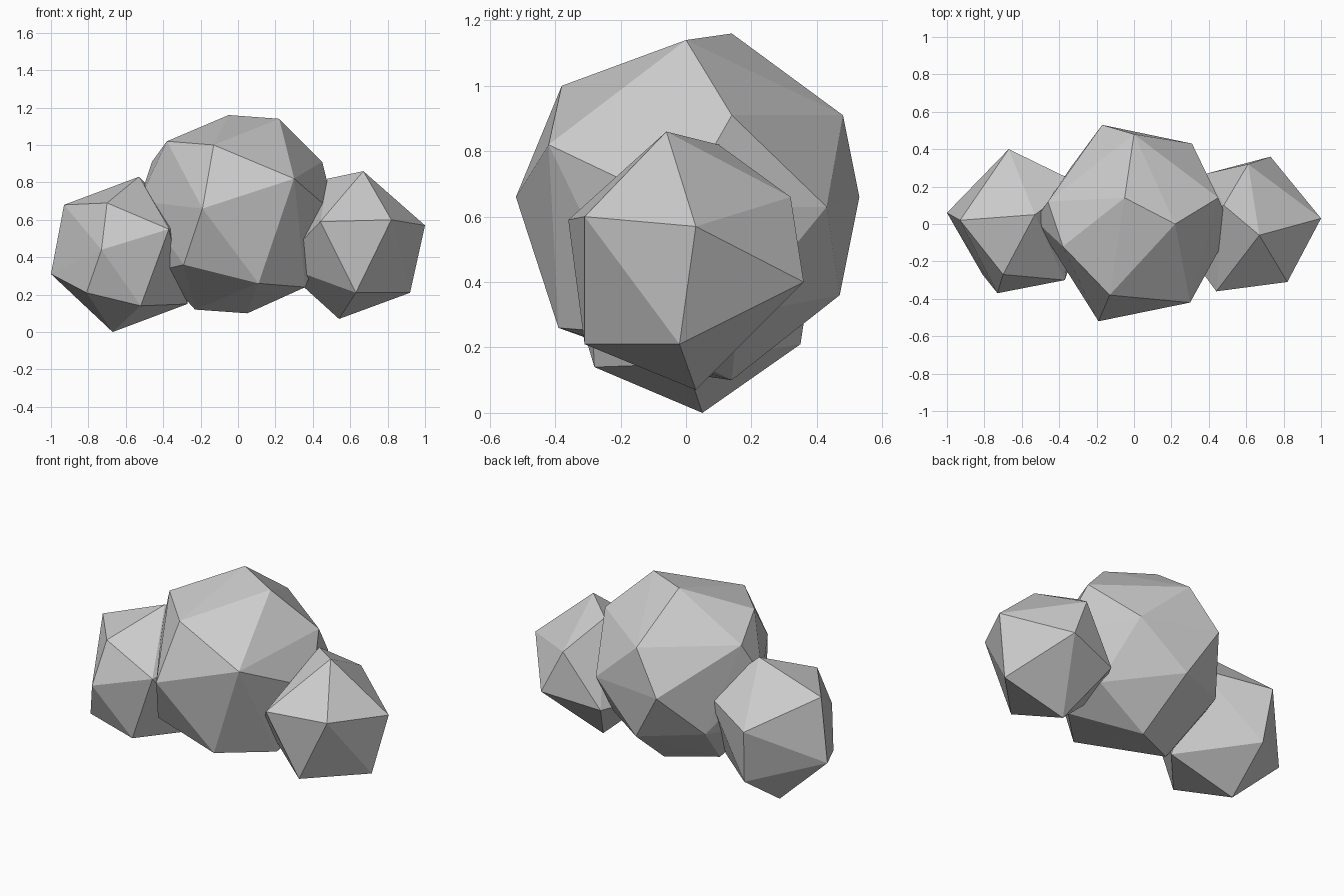
import bpy
import bmesh
from mathutils import Vector

# Remove the default cube
cube = bpy.data.objects.get("Cube")
if cube:
    bpy.data.objects.remove(cube, do_unlink=True)

# Single flat stone colour
stone = bpy.data.materials.new("stone_grey")
stone.use_nodes = True
grey = (0.6, 0.6, 0.6, 1.0)
stone.diffuse_color = grey
stone.node_tree.nodes["Principled BSDF"].inputs["Base Color"].default_value = grey


def faceted_rock(name, corners):
    """Wrap a tight flat-sided skin around corner points given in hundredths."""
    bm = bmesh.new()
    for corner in corners:
        bm.verts.new(Vector(corner) / 100)
    hull = bmesh.ops.convex_hull(bm, input=bm.verts[:])
    unused = {v for v in hull["geom_interior"] + hull["geom_unused"]
              if isinstance(v, bmesh.types.BMVert)}
    bmesh.ops.delete(bm, geom=list(unused), context="VERTS")
    bmesh.ops.recalc_face_normals(bm, faces=bm.faces[:])
    mesh = bpy.data.meshes.new(name)
    bm.to_mesh(mesh)
    bm.free()
    mesh.materials.append(stone)
    rock = bpy.data.objects.new(name, mesh)
    bpy.context.scene.collection.objects.link(rock)
    return rock


# Large middle boulder: crown, shoulders, waist, underside
crown = [(-5, 14, 116), (22, 0, 114), (-13, -38, 100), (-38, -12, 102)]
shoulders = [(30, -42, 82), (45, 14, 91), (0, 48, 91), (-46, 12, 91)]
waist = [(-19, -52, 66), (-17, 53, 66), (31, 43, 63), (52, -2, 63), (-53, 2, 70)]
underside = [(-29, -36, 36), (11, -39, 26), (36, -14, 24), (1, 47, 36),
             (-34, 30, 40), (38, 16, 30), (-42, -8, 33), (-23, 0, 12), (5, 14, 10)]
faceted_rock("middle_boulder", crown + shoulders + waist + underside)

# Smaller boulder on the +x side
upper = [(67, -6, 86), (48, 10, 82), (61, 32, 66), (82, -31, 60), (44, -36, 59), (100, 3, 57)]
lower = [(73, 36, 40), (39, 27, 34), (22, -6, 36), (92, -2, 21), (63, -31, 21), (54, 3, 7)]
faceted_rock("left_boulder", upper + lower)

# Smaller boulder on the -x side
upper = [(-53, 5, 83), (-93, 2, 68), (-70, -27, 69), (-37, -30, 55), (-67, 40, 54), (-30, 22, 61)]
lower = [(-73, -37, 44), (-100, 6, 31), (-81, -27, 21), (-64, 35, 21),
         (-52, -28, 14), (-27, 0, 15), (-67, 5, 0)]
faceted_rock("right_boulder", upper + lower)
